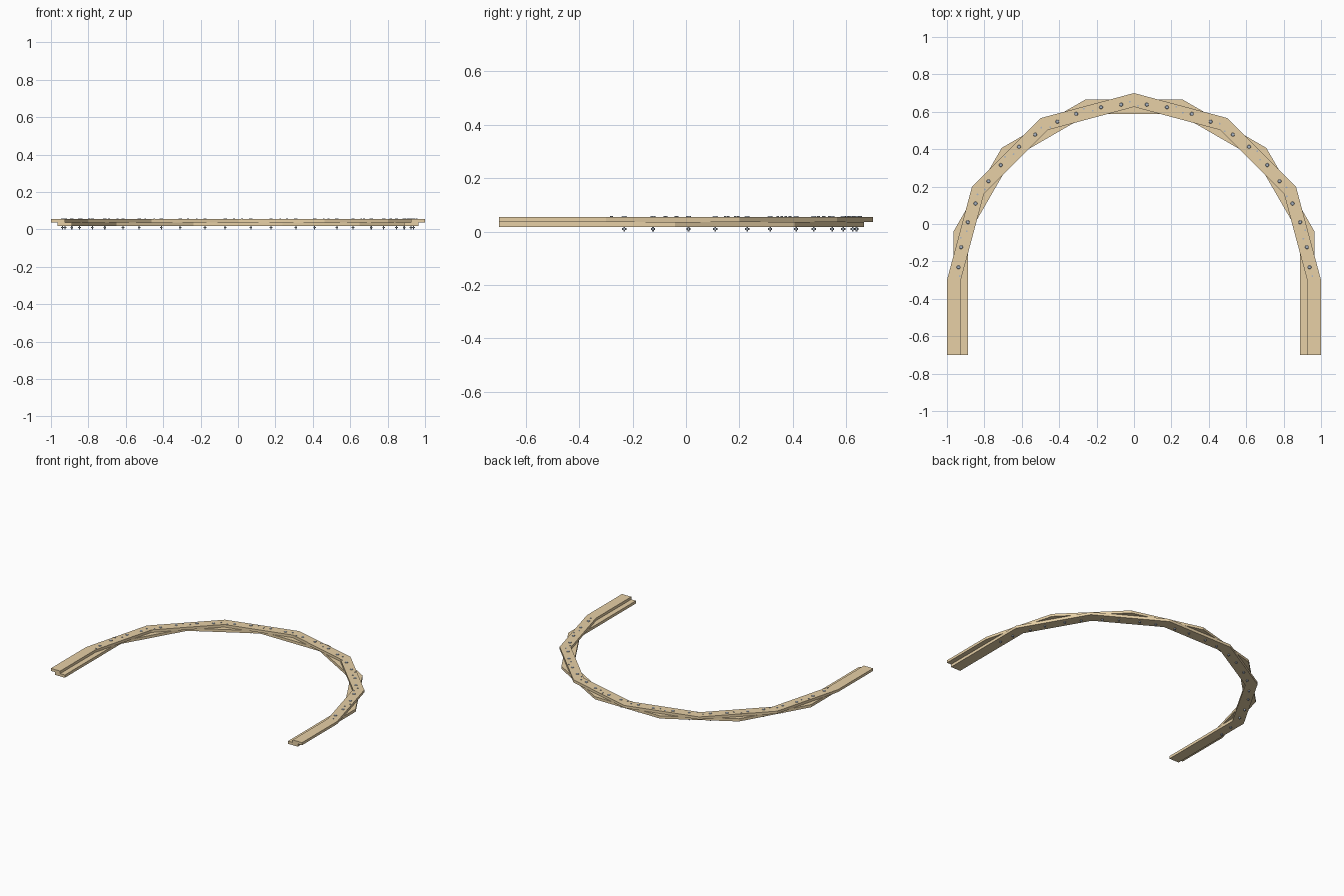
import bpy, bmesh, math

if "Cube" in bpy.data.objects:
    bpy.data.objects.remove(bpy.data.objects["Cube"])

CY = -0.3     # arc centre on y
R_OUT = 1.0   # outer board edge, measured at the corners
Z0, Z1, Z2 = 0.017, 0.0365, 0.055
FOOT = -0.7


def material(name, rgb):
    m = bpy.data.materials.new(name)
    m.diffuse_color = (*rgb, 1)
    m.use_nodes = True
    m.node_tree.nodes["Principled BSDF"].inputs["Base Color"].default_value = m.diffuse_color
    return m


WOOD = material("tan wood", (0.80, 0.63, 0.38))
STEEL = material("blue grey steel", (0.42, 0.48, 0.56))


def polar(r, deg):
    """Point on the arc; 0 is the crown, positive turns to the left."""
    a = math.radians(deg)
    return (-r * math.sin(a), CY + r * math.cos(a))


def finish(bm, name, mat):
    bmesh.ops.recalc_face_normals(bm, faces=bm.faces)
    me = bpy.data.meshes.new(name)
    bm.to_mesh(me)
    bm.free()
    me.materials.append(mat)
    ob = bpy.data.objects.new(name, me)
    bpy.context.collection.objects.link(ob)
    return ob


def board_layer(name, angles, r_in, z_low, z_high):
    """Mitred straight boards along the arc, ending in two straight legs."""
    rails = []
    for r in (R_OUT, r_in):
        pts = [polar(r, a) for a in angles]
        rails.append([(pts[0][0], FOOT)] + pts + [(pts[-1][0], FOOT)])
    bm = bmesh.new()
    rings = []
    for (xo, yo), (xi, yi) in zip(*rails):
        rings.append([bm.verts.new(c) for c in (
            (xo, yo, z_low), (xo, yo, z_high), (xi, yi, z_high), (xi, yi, z_low))])
    for a, b in zip(rings, rings[1:]):
        for i in range(4):
            j = (i + 1) % 4
            bm.faces.new((a[i], a[j], b[j], b[i]))
    bm.faces.new(rings[0])
    bm.faces.new(rings[-1])
    return finish(bm, name, WOOD)


def add_cylinder(bm, xy, r, z_low, z_high, sides, r_top=None):
    new = bmesh.ops.create_cone(
        bm, cap_ends=True, segments=sides, radius1=r,
        radius2=r if r_top is None else r_top, depth=z_high - z_low)["verts"]
    bmesh.ops.translate(bm, verts=new, vec=(*xy, (z_low + z_high) / 2))


# Two stacked layers with staggered joints
board_layer("upper_boards", range(-90, 91, 30), 0.926, Z1, Z2)
board_layer("lower_boards", range(-75, 76, 30), 0.920, Z0, Z1)

# Through bolts: two in each 15 degree bay, round head above, nut below
bolts, nuts = bmesh.new(), bmesh.new()
for bay in range(-90, 90, 15):
    for offset in (4.2, 10.8):
        p = polar(0.941, bay + offset)
        add_cylinder(bolts, p, 0.003, 0.0, Z2, 8)
        add_cylinder(bolts, p, 0.010, Z2, 0.0585, 12, 0.008)
        add_cylinder(nuts, p, 0.008, 0.006, 0.013, 6)
finish(bolts, "bolts", STEEL)
finish(nuts, "nuts", STEEL)

# Small screws beside every joint, one near each edge
screws = bmesh.new()
for joint in range(-90, 91, 15):
    for offset, r in ((1.3, 0.954), (-1.3, 0.932)):
        if abs(joint + offset) < 90:
            add_cylinder(screws, polar(r, joint + offset), 0.005, Z2 - 0.01, 0.058, 8)
finish(screws, "small_screws", STEEL)
